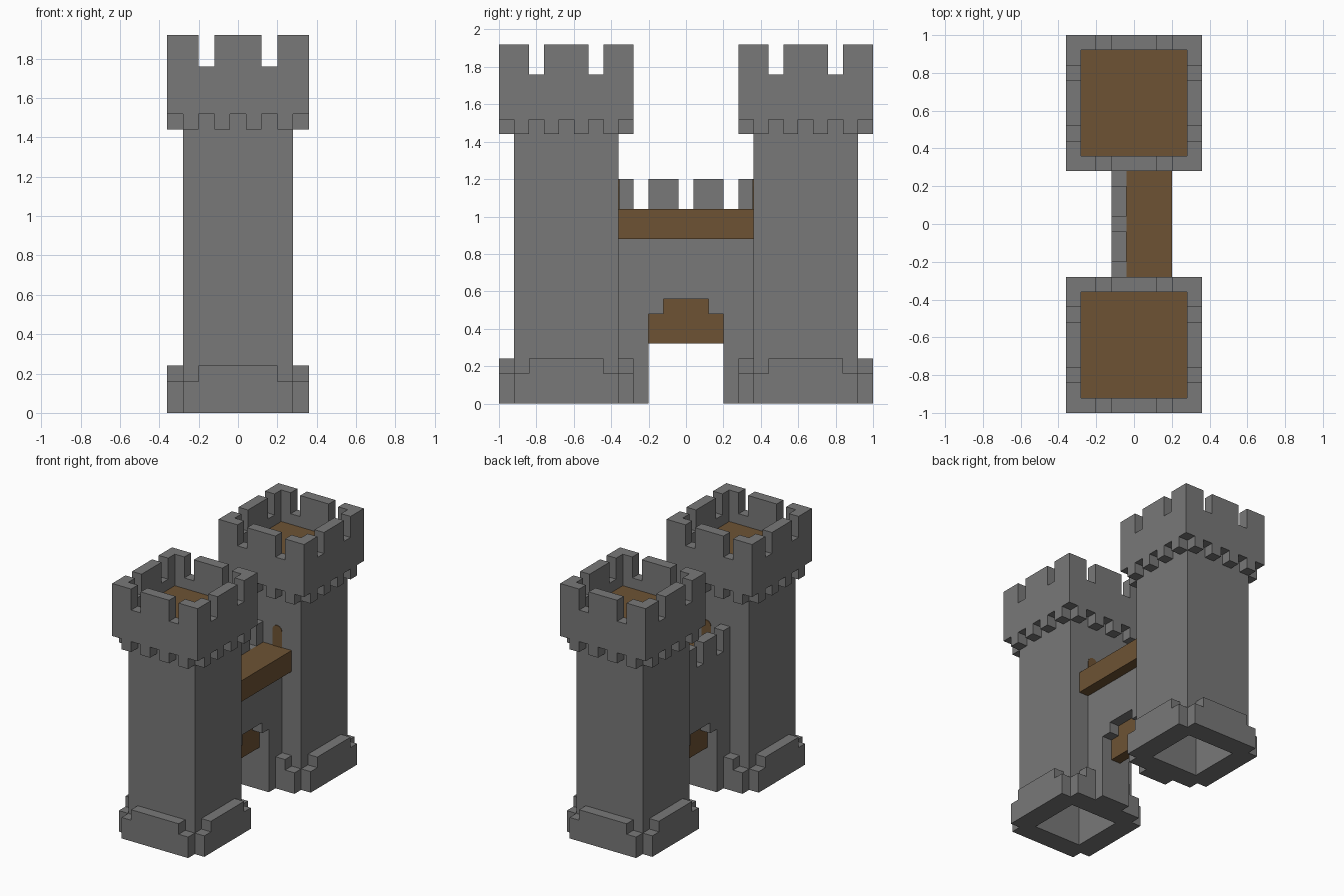
import bpy
import math
from mathutils import Matrix, Vector

if "Cube" in bpy.data.objects:
    bpy.data.objects.remove(bpy.data.objects["Cube"])

U = 0.08  # block size shared by every part


def material(name, rgb):
    m = bpy.data.materials.new(name)
    m.diffuse_color = (*rgb, 1)
    m.use_nodes = True
    m.node_tree.nodes["Principled BSDF"].inputs["Base Color"].default_value = m.diffuse_color
    return m


STONE = material("grey stone", (0.19, 0.19, 0.19))
WOOD = material("brown wood", (0.155, 0.086, 0.034))


def mesh_object(name, verts, faces, mat):
    me = bpy.data.meshes.new(name)
    me.from_pydata(verts, [], faces)
    me.materials.append(mat)
    ob = bpy.data.objects.new(name, me)
    bpy.context.collection.objects.link(ob)
    return ob


def prism_data(outline, near, far, place):
    """Counter-clockwise outline (a, b) extruded from near to far."""
    n = len(outline)
    verts = [place(a, b, d) for d in (near, far) for a, b in outline]
    faces = [tuple(reversed(range(n))), tuple(range(n, 2 * n))]
    faces += [(i, (i + 1) % n, n + (i + 1) % n, n + i) for i in range(n)]
    return verts, faces


def along_x(a, b, d):
    return Vector((d, a, b))


def along_y(a, b, d):
    return Vector((a, -d, b))


def prism(name, outline, near, far, mat, place=along_x):
    return mesh_object(name, *prism_data(outline, near, far, place), mat)


def box(name, x, y, z, mat):
    rect = [(y[0], z[0]), (y[1], z[0]), (y[1], z[1]), (y[0], z[1])]
    return prism(name, rect, x[0], x[1], mat)


def cut(ob, *boxes):
    """Subtract axis-aligned boxes from an object."""
    for x, y, z in boxes:
        cutter = box("cutter", x, y, z, STONE)
        cutter.hide_render = True
        mod = ob.modifiers.new("cut", 'BOOLEAN')
        mod.operation, mod.solver, mod.object = 'DIFFERENCE', 'EXACT', cutter
        bpy.context.view_layer.objects.active = ob
        bpy.ops.object.modifier_apply(modifier=mod.name)
        bpy.data.objects.remove(cutter)


def four_sides(name, outlines, near, far, cy, mat):
    """Repeat front-facing prisms on all four sides of a tower."""
    verts, faces = [], []
    for k in range(4):
        turn = Matrix.Rotation(k * math.pi / 2, 3, 'Z')
        for outline in outlines:
            v, f = prism_data(outline, near, far, along_y)
            faces += [tuple(i + len(verts) for i in face) for face in f]
            verts += [turn @ p + Vector((0, cy, 0)) for p in v]
    return mesh_object(name, verts, faces, mat)


def stepped(w, z0, z1, z2):
    """Block of half width w whose top narrows by one step."""
    s = w - U
    return [(-w, z0), (w, z0), (w, z1), (s, z1), (s, z2),
            (-s, z2), (-s, z1), (-w, z1)]


def tower(side, cy):
    def span(r):
        return (cy - r, cy + r)

    # Hollow shaft, open at the bottom
    shaft = box(side + "_tower_shaft", (-0.28, 0.28), span(0.28), (0, 1.60), STONE)
    cut(shaft, ((-0.20, 0.20), span(0.20), (-0.1, 1.7)))

    # Stepped plinth with open corners
    four_sides(side + "_tower_plinth", [stepped(0.28, 0, 0.16, 0.24)],
               0.28, 0.36, cy, STONE)

    # Corbel teeth under the crown
    teeth = [[(x, 1.44), (x + U, 1.44), (x + U, 1.52), (x, 1.52)]
             for x in (-0.28, -0.12, 0.04, 0.20)]
    four_sides(side + "_tower_corbels", teeth, 0.28, 0.36, cy, STONE)

    # Battlement crown
    crown = box(side + "_tower_battlement", (-0.36, 0.36), span(0.36), (1.52, 1.92), STONE)
    cut(crown, ((-0.28, 0.28), span(0.28), (1.4, 2.0)))
    for g in (-0.20, 0.12):
        cut(crown,
            ((g, g + U), span(0.5), (1.76, 2.0)),
            ((-0.5, 0.5), (cy + g, cy + g + U), (1.76, 2.0)))

    # Timber roof deck
    box(side + "_tower_deck", (-0.28, 0.28), span(0.28), (1.60, 1.68), WOOD)

    # Small arched door onto the walkway
    arch = [(0.08 + 0.04 * math.cos(t), 1.16 + 0.04 * math.sin(t))
            for t in (i * math.pi / 6 for i in range(7))]
    door = [(0.04, 1.04), (0.12, 1.04)] + arch
    inner = cy - math.copysign(0.28, cy)
    out = math.copysign(0.004, cy)
    a, b = sorted((-inner - out, -inner + out))
    prism(side + "_tower_door", door, a, b, WOOD, along_y)


tower("front", -0.64)
tower("back", 0.64)

# Curtain wall: gate opening below, crenels above, ledge cut for the walkway
wall_outline = [(-0.36, 0), (-0.20, 0), (-0.20, 0.48), (-0.12, 0.48), (-0.12, 0.56),
                (0.12, 0.56), (0.12, 0.48), (0.20, 0.48), (0.20, 0), (0.36, 0),
                (0.36, 1.20)]
for y in (0.20, -0.04, -0.28):
    wall_outline += [(y + U, 1.20), (y + U, 1.04), (y, 1.04), (y, 1.20)]
wall_outline.append((-0.36, 1.20))
wall = prism("curtain_wall", wall_outline, -0.12, 0.12, STONE)
cut(wall, ((-0.04, 0.3), (-0.5, 0.5), (0.88, 1.4)))

# Timber walkway and raised gate
box("walkway", (-0.04, 0.20), (-0.36, 0.36), (0.88, 1.04), WOOD)
prism("raised_gate", stepped(0.20, 0.32, 0.48, 0.56), -0.04, 0.04, WOOD)
